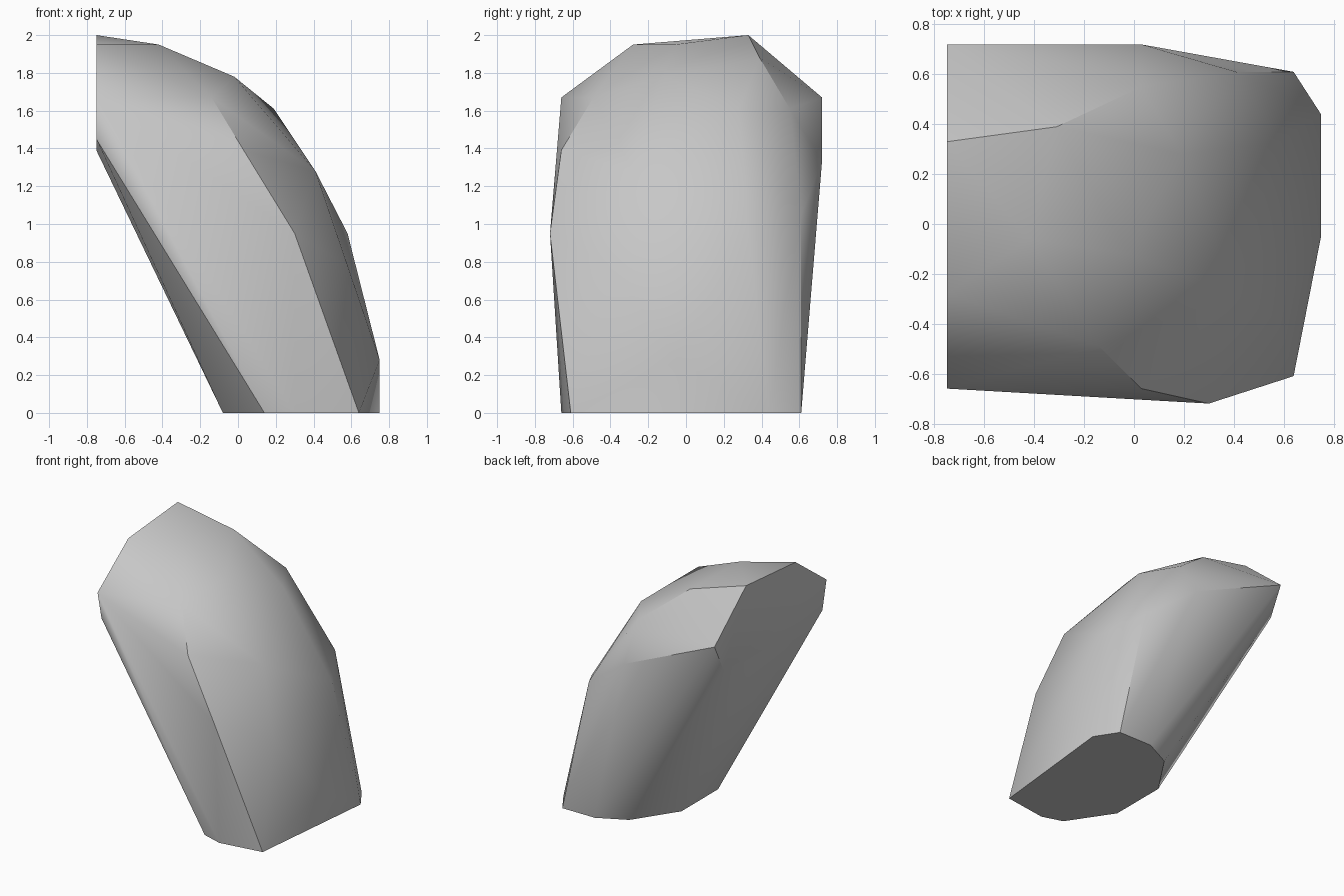
import bpy
import bmesh
import math

# Remove the default cube only
default_cube = bpy.data.objects.get("Cube")
if default_cube:
    bpy.data.objects.remove(default_cube, do_unlink=True)

CUT_X = -0.75  # plane of the flat vertical cut

# Outline of the flat base as (x, y) on the ground
base_outline = [
    (0.64, -0.61), (0.75, 0.44), (0.64, 0.61), (0.36, 0.61), (0.14, 0.5),
    (-0.08, 0.17), (-0.08, -0.28), (0.14, -0.61), (0.3, -0.66),
]

# Outline of the flat vertical cut as (y, z)
cut_outline = [
    (0.33, 2.0), (-0.28, 1.95), (-0.66, 1.67), (-0.61, 1.45),
    (-0.28, 1.39), (0.17, 1.39), (0.61, 1.45), (0.72, 1.67),
]

# Corners of the rounded, faceted outer surface
crown_corners = [
    (-0.42, -0.06, 1.95), (-0.31, 0.39, 1.88), (-0.02, -0.12, 1.78),
    (-0.14, -0.49, 1.67), (0.03, 0.55, 1.61), (0.19, 0.28, 1.61),
    (0.03, -0.66, 1.39), (0.03, 0.72, 1.33), (0.41, -0.28, 1.28),
    (0.41, 0.61, 1.05), (0.58, 0.33, 0.95), (0.3, -0.72, 0.95),
    (0.58, -0.39, 0.78), (0.75, -0.05, 0.28),
]


def make_material(name, color):
    material = bpy.data.materials.new(name)
    material.use_nodes = True
    material.diffuse_color = color
    shader = next(n for n in material.node_tree.nodes if n.type == "BSDF_PRINCIPLED")
    shader.inputs["Base Color"].default_value = color
    return material


def make_hull(name, points, material):
    """Wrap a convex faceted solid around the points."""
    bm = bmesh.new()
    for point in points:
        bm.verts.new(point)
    hull = bmesh.ops.convex_hull(bm, input=bm.verts[:])
    inside = [v for v in hull["geom_interior"] if isinstance(v, bmesh.types.BMVert)]
    bmesh.ops.delete(bm, geom=inside, context="VERTS")
    # Merge the triangles of the flat base and cut
    bmesh.ops.dissolve_limit(
        bm, angle_limit=math.radians(0.3), verts=bm.verts[:], edges=bm.edges[:]
    )
    bmesh.ops.recalc_face_normals(bm, faces=bm.faces[:])
    mesh = bpy.data.meshes.new(name)
    bm.to_mesh(mesh)
    bm.free()
    mesh.materials.append(material)
    obj = bpy.data.objects.new(name, mesh)
    bpy.context.collection.objects.link(obj)
    return obj


# Leaning boulder with a flat base and a flat cut side
stone_grey = make_material("stone grey", (0.57, 0.57, 0.57, 1.0))
points = [(x, y, 0.0) for x, y in base_outline]
points += [(CUT_X, y, z) for y, z in cut_outline]
points += crown_corners
boulder = make_hull("leaning_boulder", points, stone_grey)

# Soft facets with crisp main edges
bpy.ops.object.select_all(action="DESELECT")
boulder.select_set(True)
bpy.context.view_layer.objects.active = boulder
bpy.ops.object.shade_smooth_by_angle(angle=math.radians(30))
